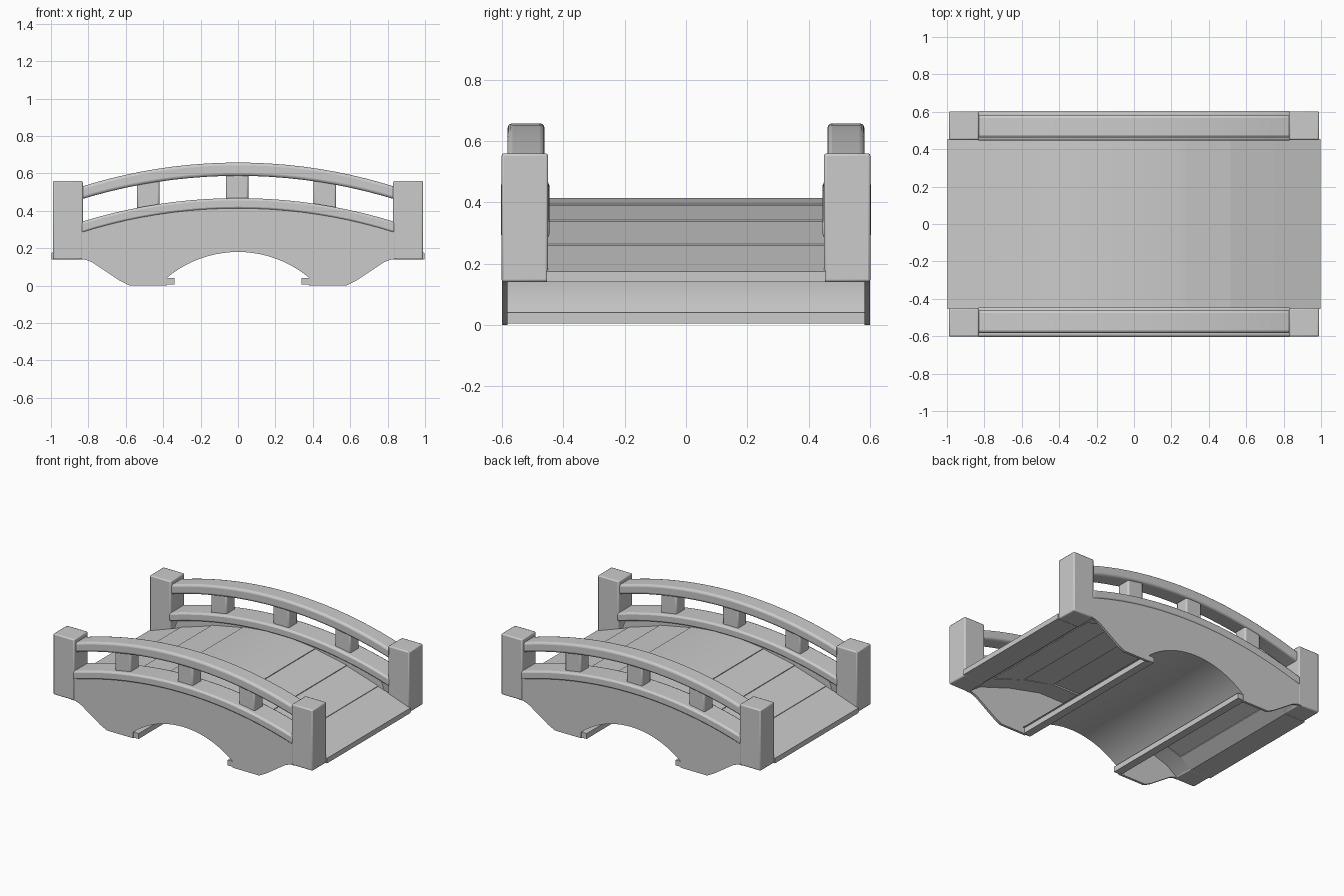
import bpy, bmesh, math

if "Cube" in bpy.data.objects:
    bpy.data.objects.remove(bpy.data.objects["Cube"])


def arc(half, z_end, z_mid, n=20):
    """Circular arc points from -half to +half."""
    s = z_mid - z_end
    r = (half * half + s * s) / (2 * s)
    a = math.asin(half / r)
    return [(r * math.sin(-a + 2 * a * i / n),
             z_mid - r + r * math.cos(-a + 2 * a * i / n)) for i in range(n + 1)]


def prism(name, pts, y0, y1, bevel=0.0, segments=1):
    """Extrude an x/z outline from y0 to y1."""
    bm = bmesh.new()
    face = bm.faces.new([bm.verts.new((x, y0, z)) for x, z in pts])
    out = bmesh.ops.extrude_face_region(bm, geom=[face])
    verts = [g for g in out["geom"] if isinstance(g, bmesh.types.BMVert)]
    bmesh.ops.translate(bm, vec=(0, y1 - y0, 0), verts=verts)
    bmesh.ops.recalc_face_normals(bm, faces=bm.faces)
    mesh = bpy.data.meshes.new(name)
    bm.to_mesh(mesh)
    bm.free()
    ob = bpy.data.objects.new(name, mesh)
    bpy.context.collection.objects.link(ob)
    if bevel:
        m = ob.modifiers.new("soft_edges", "BEVEL")
        m.width, m.segments = bevel, segments
        m.limit_method, m.angle_limit = "ANGLE", math.radians(40)
    bpy.ops.object.select_all(action="DESELECT")
    ob.select_set(True)
    bpy.context.view_layer.objects.active = ob
    bpy.ops.object.shade_smooth_by_angle(angle=math.radians(30))
    return ob


def box(x0, x1, z0, z1):
    return [(x0, z0), (x1, z0), (x1, z1), (x0, z1)]


def band(half, low_end, low_mid, top_end, top_mid):
    return arc(half, low_end, low_mid) + arc(half, top_end, top_mid)[::-1]


def mirrored(pts):
    """Right half of an outline (from outside inwards) plus its left half."""
    return [(-x, z) for x, z in pts] + pts[::-1]


# Thin outer side panel: arched top, feet and arched opening
vault_arc = arc(0.38, 0.042, 0.18)
foot = [(0.85, 0.14), (0.82, 0.14), (0.78, 0.125), (0.63, 0.025), (0.58, 0.0), (0.38, 0.0)]
wall_top = arc(0.84, 0.335, 0.46)[::-1]
panel = [(-x, z) for x, z in foot] + vault_arc + foot[::-1] + wall_top
# Thick upper wall that stops at the underside of the deck
deck_under = [(0.84, 0.14), (0.755, 0.20), (0.515, 0.28), (0.275, 0.335)]

for s, side in ((-1, "front"), (1, "back")):
    prism(f"{side}_side_panel", panel, s * 0.583, s * 0.6)
    prism(f"{side}_upper_wall", mirrored(deck_under) + wall_top[1:-1], s * 0.45, s * 0.59)
    # Slightly projecting curb along the arched top
    prism(f"{side}_curb", band(0.84, 0.28, 0.41, 0.34, 0.468),
          s * 0.446, s * 0.604, 0.012, 2)
    # Curved handrail
    prism(f"{side}_handrail", band(0.85, 0.458, 0.587, 0.525, 0.658),
          s * 0.462, s * 0.582, 0.015, 3)
    # Short balusters
    for i, x in enumerate((-0.48, -0.005, 0.465)):
        z = 0.44 if i == 1 else 0.40
        prism(f"{side}_baluster_{i + 1}", box(x - 0.06, x + 0.06, z, z + 0.17),
              s * 0.475, s * 0.57, 0.01, 2)
    # End posts
    for e, end in ((-1, "left"), (1, "right")):
        prism(f"{side}_{end}_post", box(e * 0.83, e * 0.99, 0.14, 0.56),
              s * 0.45, s * 0.602, 0.008, 2)

# Deck planks
prism("middle_plank", [(-0.275, 0.345), (0.275, 0.345), (0.275, 0.395), (0.1, 0.414),
                       (-0.1, 0.414), (-0.275, 0.395)], -0.46, 0.46)
for e, end in ((-1, "left"), (1, "right")):
    planks = {
        "inner_plank": [(0.275, 0.39), (0.515, 0.343), (0.515, 0.285), (0.275, 0.335)],
        "outer_plank": [(0.515, 0.338), (0.755, 0.264), (0.755, 0.205), (0.515, 0.28)],
        "end_plank": [(0.755, 0.26), (0.998, 0.175), (0.998, 0.14), (0.84, 0.14),
                      (0.755, 0.20)],
    }
    for part, pts in planks.items():
        prism(f"{end}_{part}", [(e * x, z) for x, z in pts], -0.455, 0.455)
    # Foot strip under the vault edge
    prism(f"{end}_foot_strip", box(e * 0.34, e * 0.395, 0.005, 0.042), -0.598, 0.598)

# Thin barrel vault spanning the full width
prism("barrel_vault", vault_arc + arc(0.41, 0.04, 0.205)[::-1], -0.598, 0.598)
